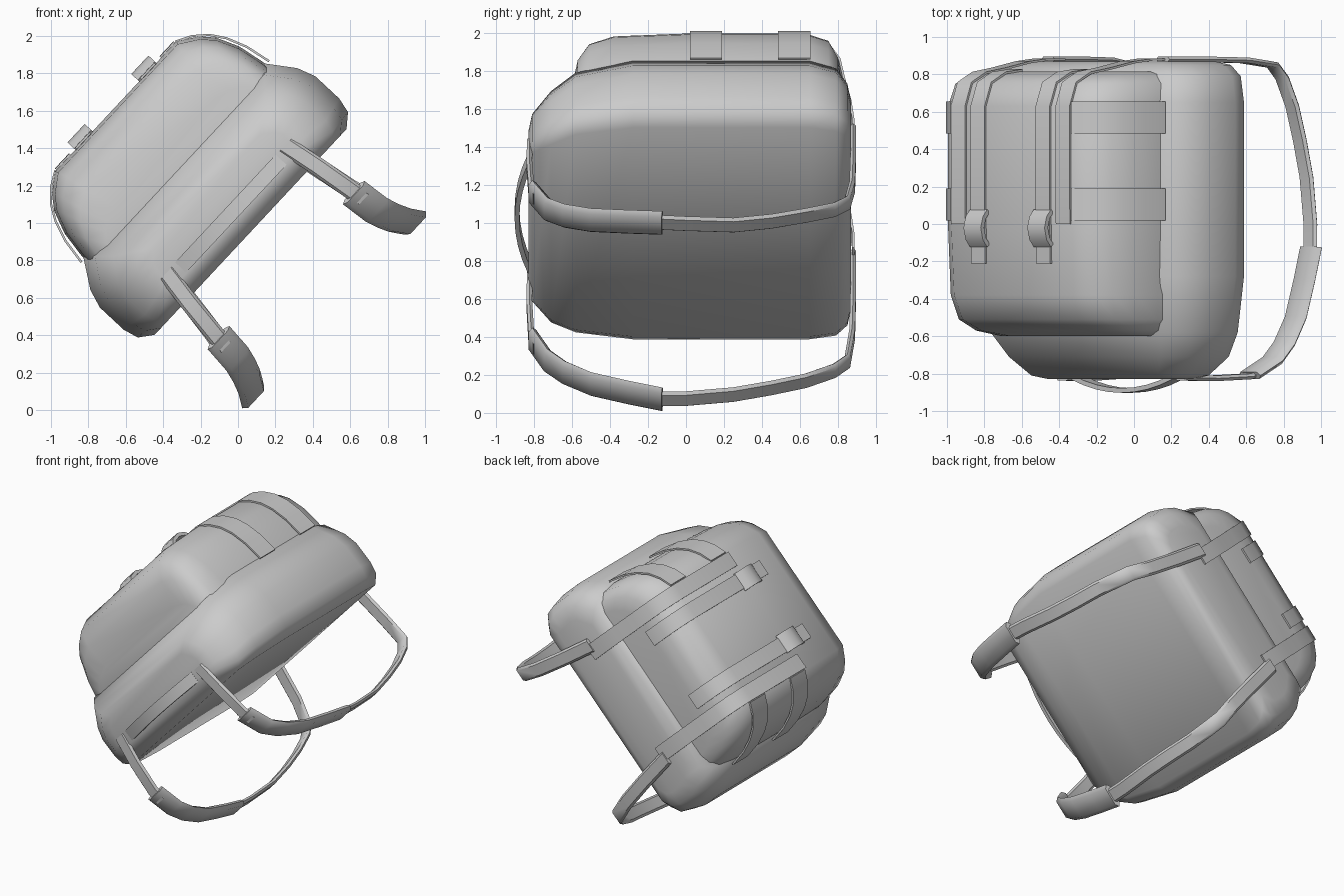
import bpy, bmesh, math
from mathutils import Matrix, Vector

cube = bpy.data.objects.get("Cube")
if cube:
    bpy.data.objects.remove(cube, do_unlink=True)

# One plain grey material
grey = bpy.data.materials.new("plain_grey")
grey.use_nodes = True
GREY = (0.6, 0.6, 0.6, 1)
grey.diffuse_color = GREY
bsdf = grey.node_tree.nodes["Principled BSDF"]
bsdf.inputs["Base Color"].default_value = GREY
bsdf.inputs["Roughness"].default_value = 0.8

# The bag is built with X across, Y down the bag, Z out of its front,
# then tilted as a whole
TILT = math.radians(47)
POSE = (Matrix.Translation((0.742 * math.cos(TILT), 0, 0.742 * math.sin(TILT)))
        @ Matrix.Rotation(-TILT, 4, 'Y'))


def sweep(name, rings, angle=50):
    """Skin a list of matching closed rings, cap the ends, tilt into place."""
    bm = bmesh.new()
    rows = [[bm.verts.new(p) for p in ring] for ring in rings]
    n = len(rows[0])
    for r, s in zip(rows, rows[1:]):
        for i in range(n):
            j = (i + 1) % n
            bm.faces.new((r[i], r[j], s[j], s[i]))
    bm.faces.new(rows[0])
    bm.faces.new(rows[-1])
    bmesh.ops.recalc_face_normals(bm, faces=bm.faces)
    bm.transform(POSE)
    me = bpy.data.meshes.new(name)
    bm.to_mesh(me)
    bm.free()
    me.materials.append(grey)
    ob = bpy.data.objects.new(name, me)
    bpy.context.collection.objects.link(ob)
    bpy.ops.object.select_all(action='DESELECT')
    ob.select_set(True)
    bpy.context.view_layer.objects.active = ob
    bpy.ops.object.shade_smooth_by_angle(angle=math.radians(angle))
    return ob


def body(name, half, stations):
    """half: (width fraction, depth fraction) up one side;
    stations: (y, half width, back depth, front depth)."""
    outline = half + [(-a, d) for a, d in reversed(half)]
    rings = [[(a * w, y, lo + d * (hi - lo)) for a, d in outline]
             for y, w, lo, hi in stations]
    return sweep(name, rings, 55)


FLAT = [(-.5, -.5), (.5, -.5), (.5, .5), (-.5, .5)]
PADDED = [(-.5, 0), (-.36, -.5), (.36, -.5), (.5, 0), (.36, .5), (-.36, .5)]


def ribbon(name, path, width, thick, axis, section=FLAT):
    """Strip along a path, its width along a fixed axis."""
    pts = [Vector(p) for p in path]
    axis = Vector(axis)
    rings = []
    for i, p in enumerate(pts):
        t = pts[min(i + 1, len(pts) - 1)] - pts[max(i - 1, 0)]
        n = t.cross(axis).normalized()
        rings.append([p + axis * (a * width) + n * (b * thick) for a, b in section])
    return sweep(name, rings, 45)


# Main compartment with a flat back panel
body("main_compartment",
     [(.89, 0), (.975, .1), (1, .25), (1, .56), (.96, .74), (.84, 1)],
     [(-.83, .50, .70, .92), (-.81, .59, .65, .98), (-.71, .71, .60, 1.05),
      (-.58, .79, .60, 1.12), (-.28, .845, .60, 1.16), (.65, .845, .60, 1.16),
      (.79, .815, .60, 1.13), (.85, .75, .62, 1.07), (.87, .66, .67, 1.00)])

# Front pocket
body("front_pocket",
     [(1, 0), (.985, .3), (.95, .55), (.88, .76), (.8, .88), (.66, 1)],
     [(-.60, .60, 1.0, 1.22), (-.57, .66, 1.0, 1.40), (-.51, .69, 1.0, 1.52),
      (-.38, .71, 1.0, 1.57), (.0, .72, 1.0, 1.585), (.63, .72, 1.0, 1.585),
      (.75, .70, 1.0, 1.54), (.80, .65, 1.0, 1.44), (.815, .58, 1.0, 1.34)])

# Carry handle at the top of the bag
handle = []
for i in range(9):
    s = -1 + i / 4
    handle.append((.39 * s, -.82 - .07 * (1 - s * s), .744))
ribbon("top_handle", handle, .08, .025, (0, 0, 1))

for side, label in ((1, "left"), (-1, "right")):
    def m(points):
        return [(side * x, y, z) for x, y, z in points]

    # Shoulder strap: anchor webbing, padded section, lower webbing
    ribbon(label + "_strap_anchor",
           m([(.466, -.822, .78), (.50, -.825, .58), (.53, -.815, .36),
              (.54, -.79, .28)]), .10, .03, (1, 0, 0), PADDED)
    ribbon(label + "_strap_pad",
           m([(.53, -.81, .34), (.545, -.73, .19), (.565, -.64, .12),
              (.59, -.50, .06), (.615, -.30, .02), (.635, -.125, -.01)]),
           .17, .045, (1, 0, 0), PADDED)
    ribbon(label + "_strap_webbing",
           m([(.635, -.15, -.005), (.63, .0, -.01), (.61, .25, .0), (.60, .45, .04),
              (.595, .63, .09), (.58, .78, .15), (.57, .85, .21), (.53, .875, .38),
              (.49, .88, .62), (.45, .88, .90)]),
           .105, .03, (1, 0, 0), PADDED)

    # Closing strap on the pocket front, with its buckle
    ribbon(label + "_closing_strap",
           m([(.255, -.21, 1.588), (.255, 0, 1.592), (.255, .63, 1.592),
              (.255, .755, 1.545), (.255, .808, 1.44), (.255, .822, 1.32)]),
           .11, .012, (1, 0, 0))
    ribbon(label + "_buckle",
           m([(.25, -.115, 1.585), (.25, -.08, 1.615), (.25, -.02, 1.63),
              (.25, .035, 1.615), (.25, .07, 1.585)]),
           .135, .025, (1, 0, 0))

    # Outer strap running round the pocket onto the bottom of the bag
    ribbon(label + "_bottom_strap",
           m([(.41, .0, 1.589), (.41, .63, 1.591), (.41, .755, 1.545),
              (.41, .808, 1.44), (.41, .83, 1.30), (.41, .865, 1.12),
              (.41, .88, .98), (.41, .88, .86)]),
           .11, .012, (1, 0, 0))

    # Two compression straps on the side of the pocket
    for y, part in ((.105, "upper"), (.57, "lower")):
        ribbon(label + "_" + part + "_side_strap",
               m([(.47, y, 1.588), (.55, y, 1.545), (.62, y, 1.48), (.67, y, 1.40),
                  (.71, y, 1.29), (.735, y, 1.15)]),
               .17, .012, (0, 1, 0))
